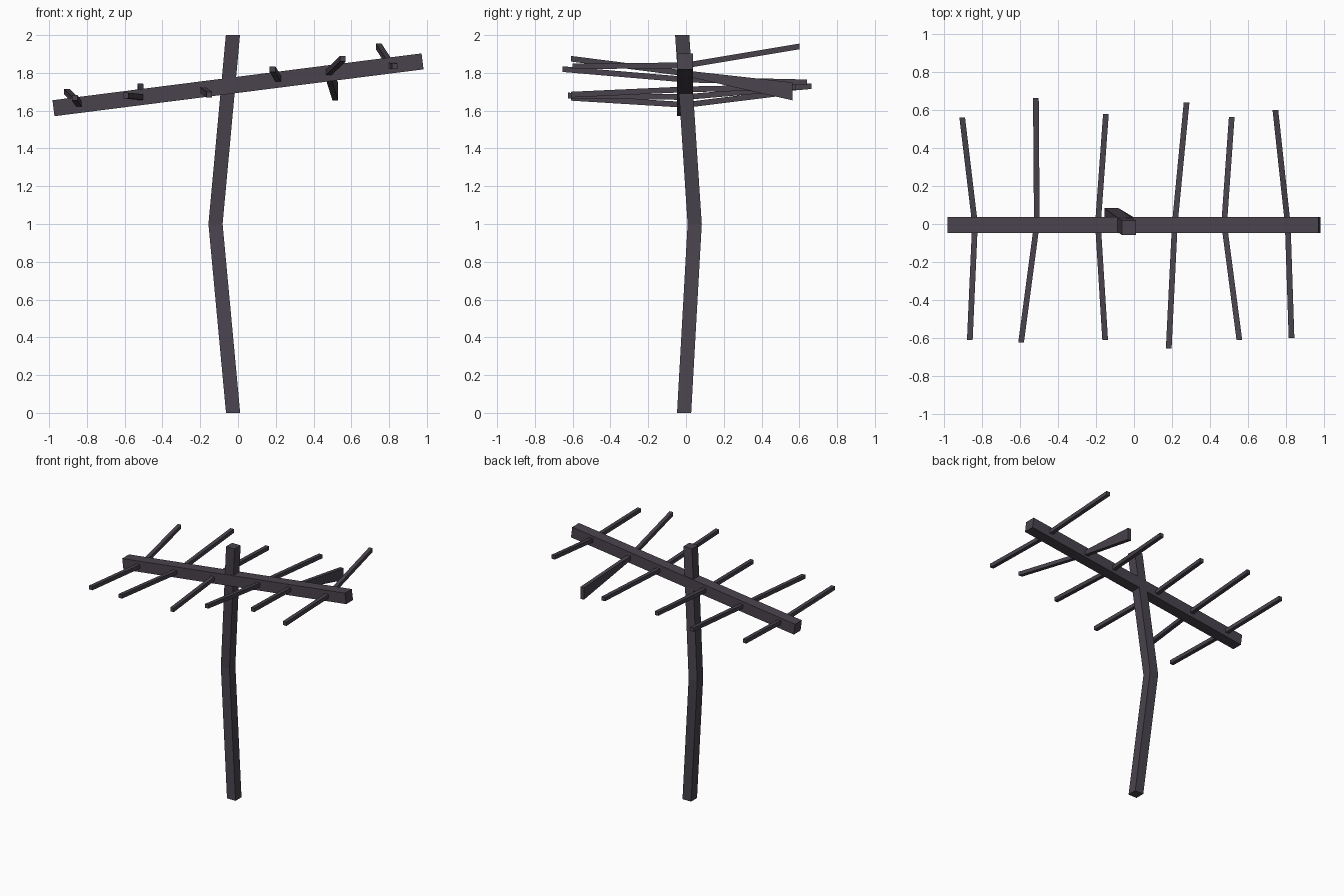
import bpy
from mathutils import Vector

if "Cube" in bpy.data.objects:
    bpy.data.objects.remove(bpy.data.objects["Cube"])

metal = bpy.data.materials.new("dark grey metal")
metal.diffuse_color = (0.068, 0.057, 0.075, 1)
metal.use_nodes = True
metal.node_tree.nodes["Principled BSDF"].inputs["Base Color"].default_value = metal.diffuse_color


def loft(name, sections, u, v):
    """Four-sided bar through sections (centre, width along u, width along v)."""
    u, v = Vector(u), Vector(v)
    verts, faces = [], []
    for c, wu, wv in sections:
        for su, sv in ((-1, -1), (1, -1), (1, 1), (-1, 1)):
            verts.append(Vector(c) + u * su * wu / 2 + v * sv * wv / 2)
    n = len(sections)
    for i in range(n - 1):
        for k in range(4):
            a, b = i * 4 + k, i * 4 + (k + 1) % 4
            faces.append((a, b, b + 4, a + 4))
    faces += [(3, 2, 1, 0), tuple(range(4 * n - 4, 4 * n))]
    # reverse winding if the path runs against u x v
    if (Vector(sections[-1][0]) - Vector(sections[0][0])).dot(u.cross(v)) < 0:
        faces = [f[::-1] for f in faces]
    me = bpy.data.meshes.new(name)
    me.from_pydata([tuple(p) for p in verts], [], faces)
    me.materials.append(metal)
    ob = bpy.data.objects.new(name, me)
    bpy.context.collection.objects.link(ob)
    return ob


# bent mast
M = 0.075
loft("mast", [((-0.026, -0.01, 0), M, M), ((-0.119, 0.046, 1), M, M),
              ((-0.027, -0.02, 2), M, M)], (1, 0, 0), (0, 1, 0))

# tilted boom
left, right = Vector((-0.977, -0.005, 1.613)), Vector((0.977, -0.005, 1.861))
d = (right - left).normalized()
loft("boom", [(left, 0.085, 0.085), (right, 0.085, 0.085)],
     (0, 1, 0), (-d.z, 0, d.x))

# crooked cross rods: front tip, root x, back tip, back tip height
rods = [
    ((-0.865, -0.61, 1.668), -0.838, (-0.905, 0.56, 1.70), 0.03),
    ((-0.595, -0.625, 1.68), -0.512, (-0.517, 0.665, 1.73), 0.03),
    ((-0.152, -0.61, 1.685), -0.19, (-0.148, 0.58, 1.725), 0.03),
    ((0.183, -0.655, 1.82), 0.215, (0.277, 0.64, 1.75), 0.03),
    ((0.555, -0.61, 1.875), 0.475, (0.515, 0.565, 1.702), 0.095),
    ((0.83, -0.60, 1.835), 0.81, (0.745, 0.60, 1.94), 0.03),
]
R = 0.03
for i, (front, x, back, h) in enumerate(rods, 1):
    root = (x, 0, 1.737 + 0.127 * x)
    loft(f"cross_rod_{i}", [(front, R, R), (root, R, R), (back, R, h)],
         (1, 0, 0), (0, 0, 1))
